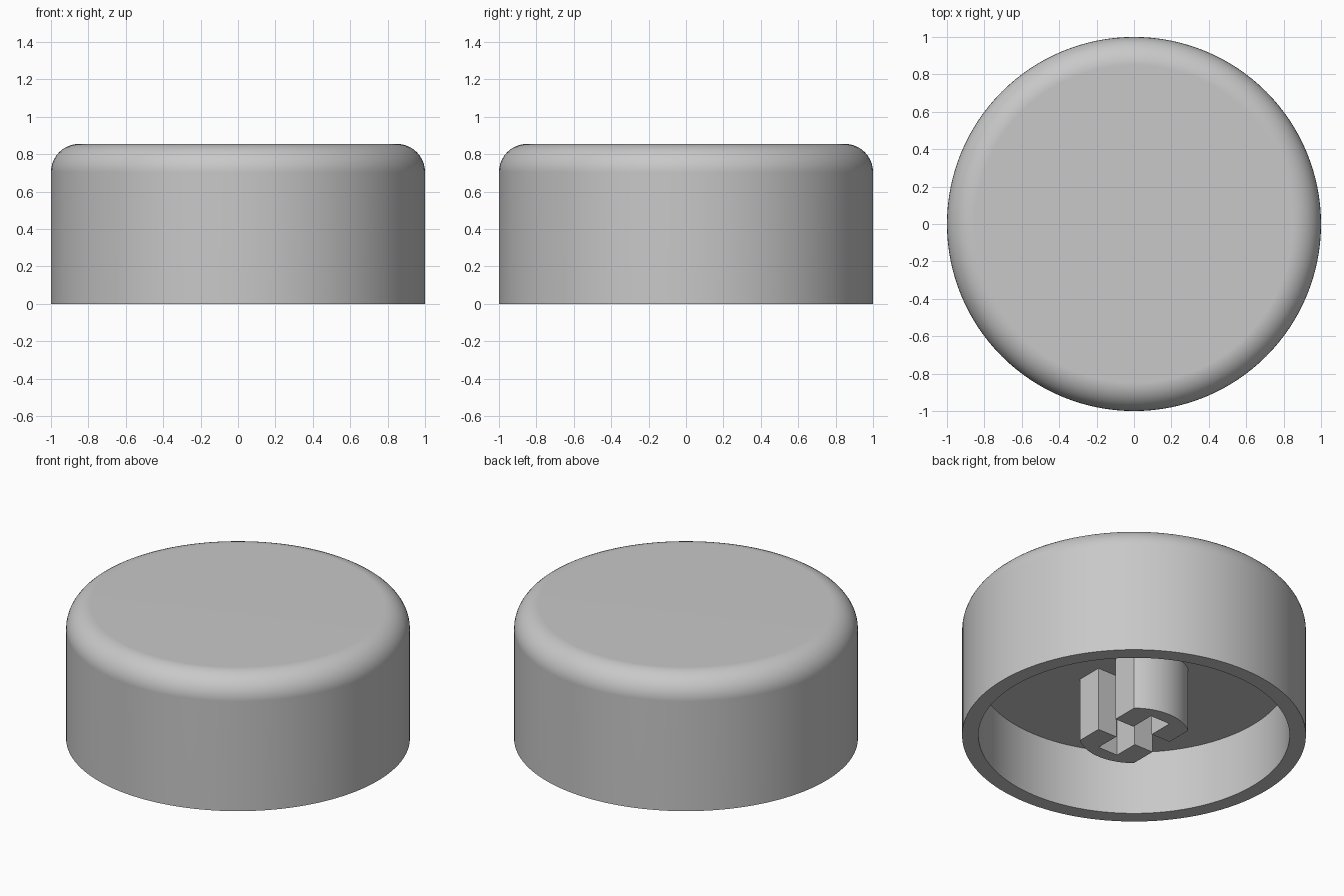
import bpy
import bmesh
from math import acos, cos, sin, pi, radians

RADIUS, HEIGHT, FILLET = 1.0, 0.855, 0.15
INNER, CEILING = 0.905, 0.41

if "Cube" in bpy.data.objects:
    bpy.data.objects.remove(bpy.data.objects["Cube"], do_unlink=True)

grey = bpy.data.materials.new("light grey")
grey.use_nodes = True
colour = (0.58, 0.58, 0.58, 1)
grey.diffuse_color = colour
grey.node_tree.nodes["Principled BSDF"].inputs["Base Color"].default_value = colour


def finish(bm, name):
    """Turn a bmesh into a smooth-shaded object with crisp edges."""
    bmesh.ops.recalc_face_normals(bm, faces=bm.faces)
    mesh = bpy.data.meshes.new(name)
    bm.to_mesh(mesh)
    bm.free()
    mesh.materials.append(grey)
    obj = bpy.data.objects.new(name, mesh)
    bpy.context.collection.objects.link(obj)
    bpy.ops.object.select_all(action='DESELECT')
    obj.select_set(True)
    bpy.context.view_layer.objects.active = obj
    bpy.ops.object.shade_smooth_by_angle(angle=radians(35))
    return obj


def arc(cx, cy, r, start, end, steps):
    for i in range(steps + 1):
        a = start + (end - start) * i / steps
        yield cx + r * cos(a), cy + r * sin(a)


# Round cap: hollow below, rounded upper rim
profile = [(0, CEILING), (INNER, CEILING), (INNER, 0), (RADIUS, 0)]
profile += arc(RADIUS - FILLET, HEIGHT - FILLET, FILLET, 0, pi / 2, 10)
profile.append((0, HEIGHT))
bm = bmesh.new()
verts = [bm.verts.new((x, 0, z)) for x, z in profile]
edges = [bm.edges.new(pair) for pair in zip(verts, verts[1:])]
bmesh.ops.spin(bm, geom=verts + edges, cent=(0, 0, 0), axis=(0, 0, 1),
               angle=2 * pi, steps=128)
bmesh.ops.remove_doubles(bm, verts=bm.verts, dist=0.0001)
cap = finish(bm, "round_cap")
weighted = cap.modifiers.new("even shading", 'WEIGHTED_NORMAL')
weighted.keep_sharp = True

# Stem socket: two flat-sided halves parted by a cross-shaped slot
STEM, FLAT = 0.32, 0.205
SLOT_Y, SLOT_X, SLOT_END = 0.077, 0.07, 0.237
for side, name in ((1, "stem_back_half"), (-1, "stem_front_half")):
    start = acos(FLAT / STEM)
    outline = [(FLAT, SLOT_Y), *arc(0, 0, STEM, start, pi - start, 24),
               (-FLAT, SLOT_Y), (-SLOT_X, SLOT_Y), (-SLOT_X, SLOT_END),
               (SLOT_X, SLOT_END), (SLOT_X, SLOT_Y)]
    bm = bmesh.new()
    face = bm.faces.new([bm.verts.new((x, side * y, 0)) for x, y in outline])
    raised = bmesh.ops.extrude_face_region(bm, geom=[face], use_keep_orig=True)
    top = [g for g in raised["geom"] if isinstance(g, bmesh.types.BMVert)]
    bmesh.ops.translate(bm, verts=top, vec=(0, 0, CEILING + 0.003))
    finish(bm, name)
